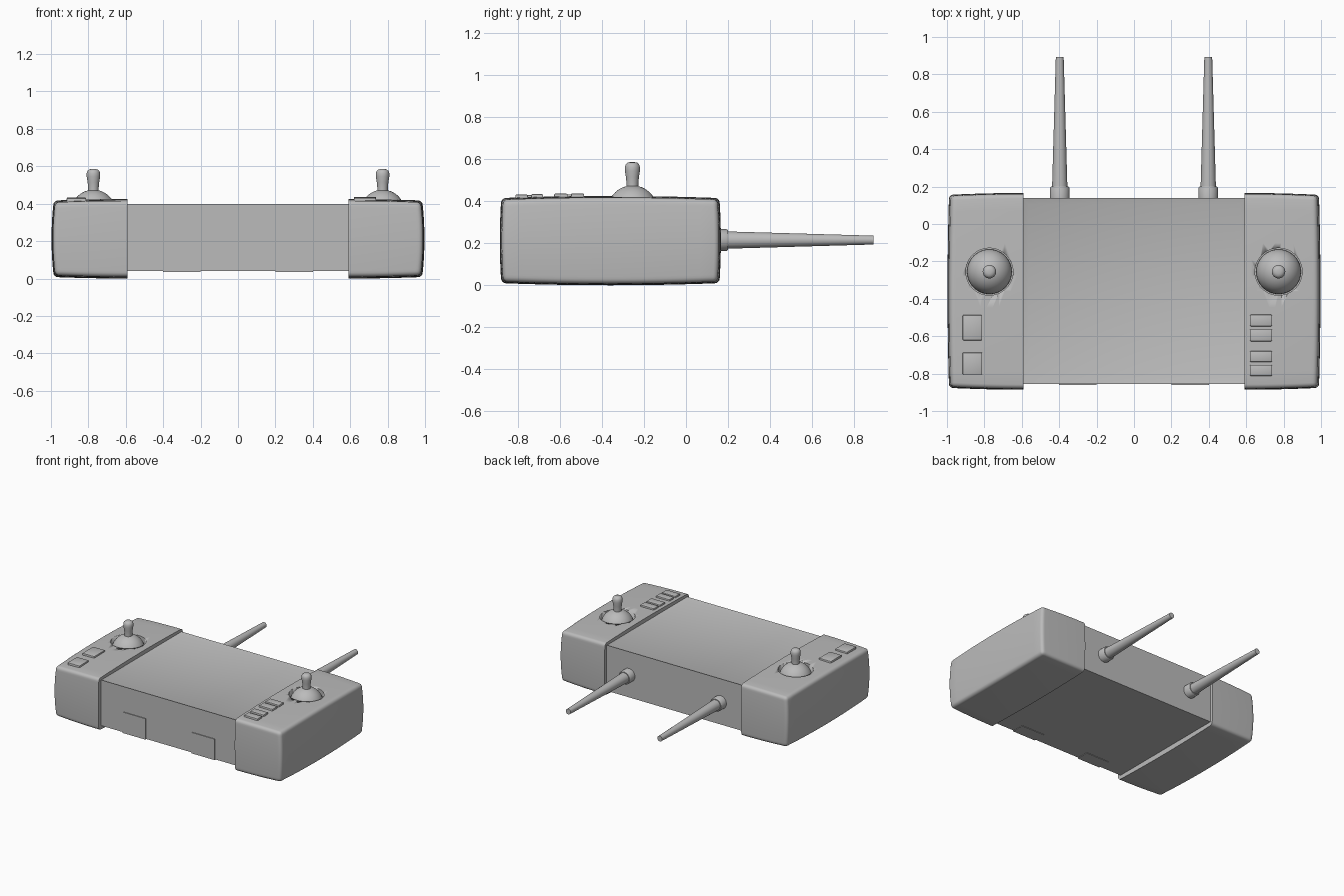
import bpy, bmesh, math
from mathutils import Matrix

if "Cube" in bpy.data.objects:
    bpy.data.objects.remove(bpy.data.objects["Cube"])

grey = bpy.data.materials.new("plain grey")
grey.diffuse_color = (0.5, 0.5, 0.5, 1)
grey.use_nodes = True
grey.node_tree.nodes["Principled BSDF"].inputs["Base Color"].default_value = grey.diffuse_color


def finish(bm, name, angle=35):
    bmesh.ops.recalc_face_normals(bm, faces=bm.faces)
    me = bpy.data.meshes.new(name)
    bm.to_mesh(me)
    bm.free()
    ob = bpy.data.objects.new(name, me)
    bpy.context.collection.objects.link(ob)
    me.materials.append(grey)
    bpy.ops.object.select_all(action='DESELECT')
    ob.select_set(True)
    bpy.context.view_layer.objects.active = ob
    bpy.ops.object.shade_smooth_by_angle(angle=math.radians(angle))
    return ob


def box_bm(lo, hi):
    bm = bmesh.new()
    bmesh.ops.create_cube(bm, size=1)
    for v in bm.verts:
        v.co = [(a + b) / 2 + c * (b - a) for a, b, c in zip(lo, hi, v.co)]
    return bm


def box(name, lo, hi, bevel=0):
    bm = box_bm(lo, hi)
    if bevel:
        bmesh.ops.bevel(bm, geom=bm.edges[:], offset=bevel, segments=2,
                        profile=0.5, affect='EDGES')
    return finish(bm, name)


def lathe(name, profile, matrix, steps=32):
    """Revolve (radius, height) points about z, then place."""
    bm = bmesh.new()
    rings = []
    for r, h in profile:
        rings.append([bm.verts.new((r * math.cos(i * math.tau / steps),
                                    r * math.sin(i * math.tau / steps), h))
                      for i in range(steps)])
    for a, b in zip(rings, rings[1:]):
        for i in range(steps):
            j = (i + 1) % steps
            bm.faces.new((a[i], a[j], b[j], b[i]))
    bm.faces.new(rings[0])
    bm.faces.new(rings[-1])
    bm.transform(matrix)
    return finish(bm, name)


# Handle block: bulged box with rounded outer edges and a crisp inner rim
INNER, YC, ZC = 0.592, -0.36, 0.2125


def half_height(u, v):
    return 0.2125 - 0.008 * u * u - 0.010 * v * v


def grip(name, side):
    bm = box_bm((0, -1, -1), (1, 1, 1))
    bmesh.ops.subdivide_edges(bm, edges=bm.edges[:], cuts=11, use_grid_fill=True)
    for vert in bm.verts:
        u, v, w = vert.co
        vert.co = (INNER + u * (0.405 - 0.008 * v * v - 0.012 * w * w),
                   YC + v * (0.526 - 0.010 * u * u - 0.007 * w * w),
                   ZC + w * half_height(u, v))
    bm.normal_update()
    rim = [e for e in bm.edges if e.calc_face_angle(0) > 0.8
           and not all(abs(p.co.x - INNER) < 1e-4 for p in e.verts)]
    bmesh.ops.bevel(bm, geom=rim, offset=0.022, segments=4, profile=0.5,
                    affect='EDGES', clamp_overlap=True)
    bm.transform(Matrix.Diagonal((side, 1, 1, 1)))
    return finish(bm, name)


# Button pads: outer/inner |x| and y ranges for each handle
buttons = {
    "left": (0.812, 0.916, [(-0.622, -0.487), (-0.805, -0.687)]),
    "right": (0.620, 0.738, [(-0.547, -0.485), (-0.627, -0.563),
                             (-0.737, -0.680), (-0.812, -0.753)]),
}

for label, side in (("left", -1), ("right", 1)):
    g = grip(label + "_grip", side)

    # Round socket sunk into the handle for the stick
    hub = Matrix.Translation((side * 0.773, -0.255, 0))
    cutter = lathe(label + "_socket_cutter", [(0.126, 0.35), (0.126, 0.6)], hub, 48)
    cutter.hide_render = True
    cutter.hide_set(True)
    mod = g.modifiers.new("socket", 'BOOLEAN')
    mod.operation, mod.object, mod.solver = 'DIFFERENCE', cutter, 'EXACT'

    # Ball dome and thumb stick
    dome = [(0.12 * math.cos(a), 0.355 + 0.12 * math.sin(a))
            for a in [math.radians(d) for d in (-3, 8, 18, 28, 38, 48, 58, 68, 78, 87)]]
    lathe(label + "_stick_dome", dome, hub)
    lathe(label + "_stick", [(0.028, 0.46), (0.028, 0.485), (0.031, 0.515),
                             (0.036, 0.545), (0.036, 0.562), (0.032, 0.575),
                             (0.023, 0.583), (0.010, 0.586)], hub, 24)

    # Buttons standing just proud of the curved top
    x0, x1, rows = buttons[label]
    xs = sorted((side * x0, side * x1))
    for i, (y0, y1) in enumerate(rows):
        u = ((x0 + x1) / 2 - INNER) / 0.405
        top = ZC + half_height(u, ((y0 + y1) / 2 - YC) / 0.526) + 0.013
        box(f"{label}_button_{i + 1}", (xs[0], y0, top - 0.04), (xs[1], y1, top), 0.005)

    # Antenna: collar and tapered rod pointing backwards
    back = Matrix.Translation((side * 0.397, 0, 0.215)) @ Matrix.Rotation(-math.pi / 2, 4, 'X')
    lathe(label + "_antenna_collar", [(0.052, 0.13), (0.052, 0.192), (0.047, 0.2)], back)
    lathe(label + "_antenna_rod", [(0.041, 0.195), (0.021, 0.892)], back)

    # Clip plates wrapping the lower front edge
    c = sorted((side * 0.2, side * 0.4))
    box(label + "_clip", (c[0], -0.861, 0.036), (c[1], -0.76, 0.20))

# Central tablet body with a sunken screen
bm = box_bm((-0.60, -0.855, 0.04), (0.60, 0.14, 0.398))
bm.normal_update()
top = [f for f in bm.faces if f.normal.z > 0.9]
bmesh.ops.inset_region(bm, faces=top, thickness=0.05)
bmesh.ops.translate(bm, verts=top[0].verts[:], vec=(0, 0, -0.015))
finish(bm, "tablet_body")
